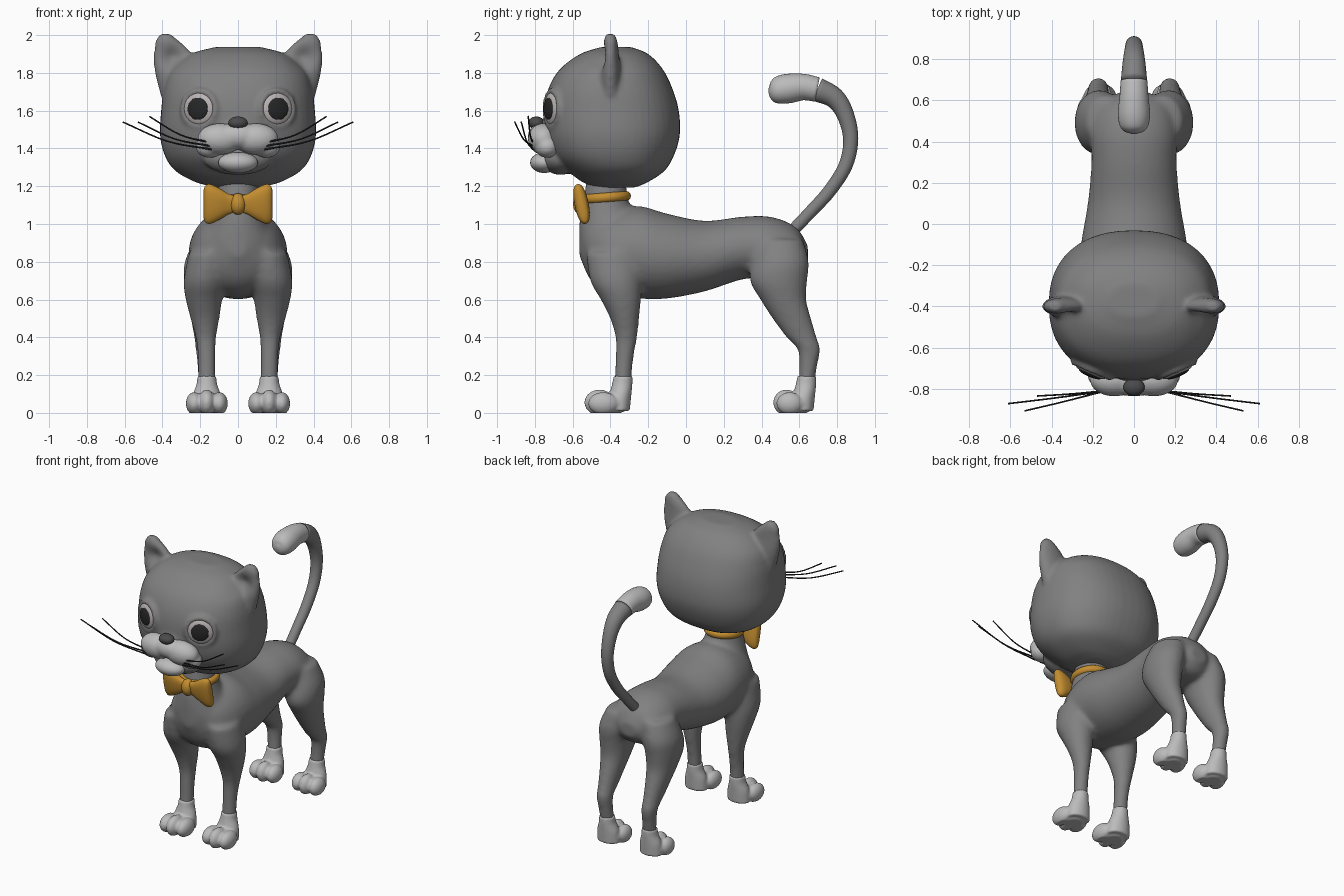
import bpy, bmesh, math
from mathutils import Vector, Matrix

if "Cube" in bpy.data.objects:
    bpy.data.objects.remove(bpy.data.objects["Cube"])

X, Y, Z = Vector((1, 0, 0)), Vector((0, 1, 0)), Vector((0, 0, 1))


def material(name, *rgb):
    m = bpy.data.materials.new(name)
    m.diffuse_color = (*rgb, 1)
    m.use_nodes = True
    m.node_tree.nodes["Principled BSDF"].inputs["Base Color"].default_value = m.diffuse_color
    return m


FUR = material("grey_fur", .22, .22, .22)
LIGHT = material("light_fur", .5, .5, .5)
WHITE = material("eye_white", .5, .46, .46)
DARK = material("dark", .02, .02, .02)
NOSE = material("nose_grey", .07, .07, .07)
ORANGE = material("orange", .55, .27, .03)


def spline(pts, steps):
    """Catmull-Rom interpolation of stations."""
    pts = [Vector(p) for p in pts]
    pts = [2 * pts[0] - pts[1]] + pts + [2 * pts[-1] - pts[-2]]
    out = []
    for a, b, c, d in zip(pts, pts[1:], pts[2:], pts[3:]):
        for i in range(steps):
            t = i / steps
            out.append(.5 * (2 * b + (c - a) * t + (2 * a - 5 * b + 4 * c - d) * t * t
                             + (3 * b - a - 3 * c + d) * t ** 3))
    return out + [pts[-2]]


def tube(bm, stations, axis=None, u=X, power=2.0, steps=5, sides=32):
    """Loft of rings; a station is (x, y, z, half size along u, half size across)."""
    st = spline(stations, steps)
    rings = []
    for i, s in enumerate(st):
        t = axis or (st[min(i + 1, len(st) - 1)].to_3d() - st[max(i - 1, 0)].to_3d()).normalized()
        v = t.cross(u).normalized()
        ring = []
        for k in range(sides):
            a = math.tau * k / sides
            c, q = [math.copysign(abs(f) ** (2 / power), f) for f in (math.cos(a), math.sin(a))]
            p = Vector(s[:3]) + u * (c * max(s[3], .004)) + v * (q * max(s[4], .004))
            ring.append(bm.verts.new(p))
        rings.append(ring)
    for r, n in zip(rings, rings[1:]):
        for k in range(sides):
            j = (k + 1) % sides
            bm.faces.new((r[k], r[j], n[j], n[k]))
    bm.faces.new(rings[0])
    bm.faces.new(rings[-1])


def ball(bm, c, r, turn=0.0):
    m = Matrix.Translation(c) @ Matrix.Rotation(turn, 4, 'Z') @ Matrix.Diagonal((*r, 1))
    bmesh.ops.create_uvsphere(bm, u_segments=32, v_segments=20, radius=1, matrix=m)


def hoop(bm, matrix, big, small):
    """Torus in the local XY plane."""
    n, m = 40, 12
    vs = [[bm.verts.new(matrix @ Vector(((big + small * math.cos(b)) * math.cos(a),
                                         (big + small * math.cos(b)) * math.sin(a),
                                         small * math.sin(b))))
           for b in [math.tau * j / m for j in range(m)]] for a in [math.tau * i / n for i in range(n)]]
    for i in range(n):
        for j in range(m):
            bm.faces.new((vs[i][j], vs[(i + 1) % n][j], vs[(i + 1) % n][(j + 1) % m], vs[i][(j + 1) % m]))


def finish(bm, name, mat, voxel=0, relax=0, shape=None):
    """Make the object; optionally fuse its pieces by remeshing and smooth the joins."""
    bmesh.ops.recalc_face_normals(bm, faces=bm.faces)
    me = bpy.data.meshes.new(name)
    bm.to_mesh(me)
    bm.free()
    ob = bpy.data.objects.new(name, me)
    bpy.context.collection.objects.link(ob)
    if voxel:
        rm = ob.modifiers.new("fuse", 'REMESH')
        rm.mode, rm.voxel_size = 'VOXEL', voxel
        sm = ob.modifiers.new("relax", 'SMOOTH')
        sm.factor, sm.iterations = .5, relax
        deps = bpy.context.evaluated_depsgraph_get()
        baked = bpy.data.meshes.new_from_object(ob.evaluated_get(deps))
        ob.modifiers.clear()
        ob.data = baked
    if shape:
        for v in ob.data.vertices:
            shape(v)
    ob.data.materials.clear()
    ob.data.materials.append(mat)
    ob.data.shade_smooth()
    return ob


# body: torso, neck and four legs fused
bm = bmesh.new()
tube(bm, [(0, y, z, a, b) for y, z, a, b in [
    (-.565, .88, .04, .05), (-.50, .86, .165, .165), (-.40, .845, .235, .22), (-.25, .85, .26, .245),
    (-.10, .83, .258, .225), (.10, .83, .225, .187), (.30, .873, .207, .166), (.45, .876, .21, .162),
    (.58, .855, .17, .13), (.645, .84, .06, .05)]], axis=Y)
tube(bm, [(0, y, z, a, b) for y, z, a, b in [
    (-.42, 1.28, .10, .10), (-.425, 1.15, .11, .115), (-.42, 1.08, .125, .135),
    (-.395, 1.0, .155, .17), (-.38, .9, .2, .185), (-.37, .8, .2, .18)]], axis=Z)
front = [(.15, -.38, .85, .11, .15), (.173, -.37, .7, .115, .137), (.18, -.345, .6, .097, .107),
         (.175, -.325, .5, .077, .077), (.17, -.316, .4, .055, .058), (.166, -.325, .3, .047, .049),
         (.165, -.332, .2, .046, .046), (.165, -.335, .13, .046, .046)]
hind = [(.13, .5, .92, .10, .12), (.165, .5, .8, .117, .15), (.177, .49, .7, .11, .152),
        (.178, .515, .6, .093, .122), (.177, .56, .5, .073, .103), (.175, .612, .4, .057, .081),
        (.174, .65, .34, .051, .062), (.17, .65, .27, .047, .05), (.165, .64, .18, .046, .044),
        (.165, .637, .13, .046, .044)]
for s in (-1, 1):
    for leg in (front, hind):
        tube(bm, [(s * p[0], *p[1:]) for p in leg], axis=Z)
finish(bm, "body", FUR, .014, 12)

# paws with three toes and a short sock
for label, fy, k in (("front", -.333, 1), ("hind", .64, .87)):
    for side, s in (("left", 1), ("right", -1)):
        bm = bmesh.new()
        x = .165 * s
        tube(bm, [(x, fy, .195, .05, .05), (x, fy - .005, .15, .055, .054),
                  (x, fy - .015, .09, .075, .058), (x, fy - .02, .01, .08, .055)], axis=Z)
        ball(bm, (x, fy - .06 * k, .05), (.09, .09, .06))
        ball(bm, (x, fy - .125 * k, .055), (.045, .08 * k, .068))
        for t in (-1, 1):
            ball(bm, (x + t * .066, fy - .105 * k, .05), (.045, .08 * k, .06))

        def flat(v):
            v.co.z = max(v.co.z, .0)
        finish(bm, f"{label}_paw_{side}", LIGHT, .008, 4, flat)

# tail and its light tip
bm = bmesh.new()
tube(bm, [(0, y, z, r, r) for y, z, r in [
    (.56, .96, .032), (.66, 1.065, .033), (.76, 1.175, .035), (.845, 1.31, .037), (.872, 1.45, .04),
    (.843, 1.58, .046), (.785, 1.668, .055), (.695, 1.712, .064)]])
finish(bm, "tail", FUR)
bm = bmesh.new()
tube(bm, [(0, y, z, r, r) for y, z, r in [
    (.695, 1.712, .065), (.62, 1.725, .07), (.54, 1.717, .078), (.48, 1.708, .07),
    (.45, 1.706, .047), (.437, 1.706, .01)]])
finish(bm, "tail_tip", LIGHT)

# head with ears, eyelid rims and jaw fused
bm = bmesh.new()
tube(bm, [(0, y, z, a, b) for y, z, a, b in [
    (-.37, 1.193, .11, .10), (-.375, 1.22, .22, .17), (-.37, 1.28, .33, .255), (-.385, 1.36, .387, .32),
    (-.39, 1.47, .413, .357), (-.395, 1.6, .407, .357), (-.4, 1.72, .392, .327),
    (-.395, 1.82, .352, .272), (-.38, 1.9, .25, .18), (-.37, 1.937, .12, .08)]], axis=Z, power=2.3, sides=48)
ball(bm, (0, -.665, 1.345), (.18, .1, .085))
ball(bm, (0, -.69, 1.50), (.13, .08, .10))
EYE = Vector((.205, -.708, 1.61))
TURN = math.radians(23)
for s in (-1, 1):
    tube(bm, [(s * x, -.4, z, a, b) for x, z, a, b in [
        (.30, 1.68, .11, .06), (.322, 1.8, .118, .058), (.343, 1.88, .104, .047),
        (.353, 1.925, .09, .042), (.375, 1.97, .062, .037), (.383, 2.006, .028, .022)]], axis=Z)
    c = Vector((s * EYE.x, EYE.y, EYE.z))
    hoop(bm, Matrix.Translation(c) @ Matrix.Rotation(s * TURN, 4, 'Z')
         @ Matrix.Rotation(math.pi / 2, 4, 'X'), .094, .017)


def ear_dish(v):
    d = Vector((abs(v.co.x), v.co.z)) - Vector((.345, 1.88))
    if v.normal.y < -.2 and v.co.y < -.4:
        v.co.y += .035 * math.exp(-d.length_squared / .055 ** 2)


finish(bm, "head", FUR, .012, 7, ear_dish)

# muzzle and chin
bm = bmesh.new()
ball(bm, (0, -.765, 1.465), (.13, .072, .07))
for s in (-1, 1):
    ball(bm, (s * .095, -.755, 1.45), (.12, .082, .083))
    ball(bm, (s * .15, -.735, 1.41), (.075, .065, .06))
finish(bm, "muzzle", LIGHT, .009, 6)
bm = bmesh.new()
ball(bm, (0, -.75, 1.325), (.105, .075, .055))
finish(bm, "chin", LIGHT)

# nose
bm = bmesh.new()
ball(bm, (0, -.792, 1.535), (.052, .042, .034))
finish(bm, "nose", NOSE)

# eyes and whiskers
for side, s in (("left", 1), ("right", -1)):
    c = Vector((s * EYE.x, EYE.y, EYE.z))
    out = Vector((s * math.sin(TURN), -math.cos(TURN), 0))
    for name, mat, r, thick, push in (("eye", WHITE, .088, .03, 0), ("pupil", DARK, .058, .014, .022)):
        bm = bmesh.new()
        ball(bm, c + out * push, (r, thick, r), s * TURN)
        finish(bm, f"{name}_{side}", mat)
    bm = bmesh.new()
    for z, ex, ey, ez in ((1.395, .61, -.872, 1.54), (1.412, .53, -.907, 1.54), (1.43, .47, -.835, 1.57)):
        mid = (.14 + ex) / 2
        tube(bm, [(s * .14, -.81, z, .005, .005), (s * mid, (ey - .815) / 2, z + .3 * (ez - z), .004, .004),
                  (s * ex, ey, ez, .003, .003)], u=Y, sides=8)
    finish(bm, f"whiskers_{side}", DARK)

# collar
bm = bmesh.new()
hoop(bm, Matrix.Translation((0, -.425, 1.14)) @ Matrix.Rotation(.08, 4, 'X')
     @ Matrix.Diagonal((1, 1.03, 1.15, 1)), .108, .022)
finish(bm, "collar", ORANGE)

# bow tie: two flared wings and a knot, leaning back at the bottom
bm = bmesh.new()
lean = Vector((0, 1, .2)).normalized()
for s in (-1, 1):
    tube(bm, [(s * x, -.553, 1.106, a, b) for x, a, b in [
        (.0, .02, .04), (.05, .026, .055), (.1, .036, .085), (.145, .036, .106),
        (.172, .026, .1), (.182, .01, .075)]], axis=X, u=lean, power=2.5)
finish(bm, "bow_wings", ORANGE)
bm = bmesh.new()
ball(bm, (0, -.555, 1.106), (.042, .043, .057))
finish(bm, "bow_knot", ORANGE)
